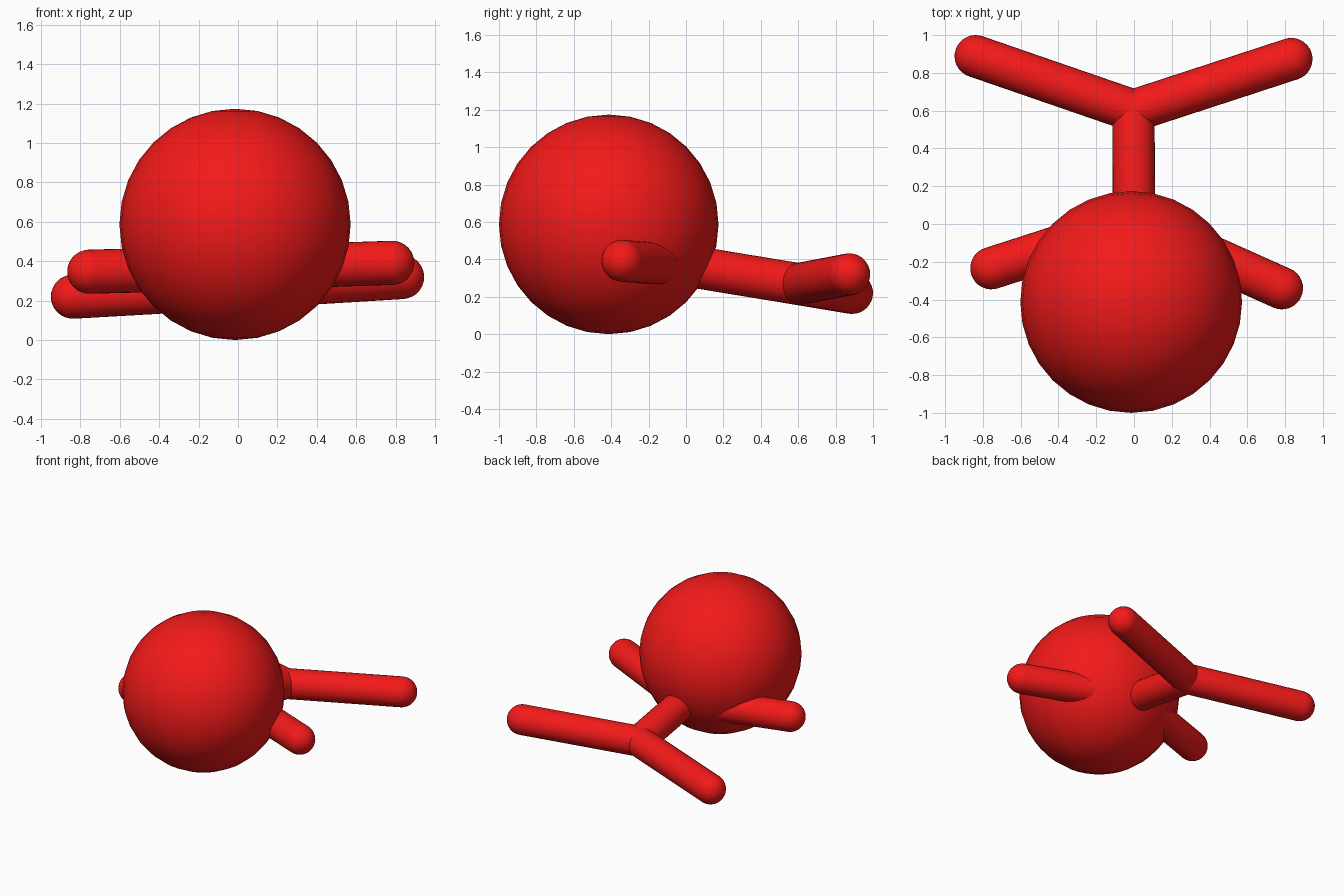
import bpy
import bmesh
from math import pi, sin, cos
from mathutils import Vector

cube = bpy.data.objects.get("Cube")
if cube:
    bpy.data.objects.remove(cube, do_unlink=True)

# Red material shared by every part
RED = (0.9, 0.01, 0.01, 1)
red = bpy.data.materials.new("red")
red.diffuse_color = RED
red.use_nodes = True
red.node_tree.nodes["Principled BSDF"].inputs["Base Color"].default_value = RED

LIMB_RADIUS = 0.112
SIDES = 32
CAP_STEPS = 8


def finish(name, bm):
    """Turn a bmesh into a smooth red object."""
    bmesh.ops.recalc_face_normals(bm, faces=bm.faces)
    for face in bm.faces:
        face.smooth = True
    mesh = bpy.data.meshes.new(name)
    bm.to_mesh(mesh)
    bm.free()
    mesh.materials.append(red)
    obj = bpy.data.objects.new(name, mesh)
    bpy.context.collection.objects.link(obj)
    return obj


def capsule(name, start, end, radius=LIMB_RADIUS):
    """Round-ended rod between two joint centres, spun from a profile."""
    start, end = Vector(start), Vector(end)
    axis = end - start
    angles = [pi / 2 * i / CAP_STEPS for i in range(CAP_STEPS + 1)]
    low = [(radius * sin(a), -radius * cos(a)) for a in angles]
    high = [(r, axis.length - z) for r, z in reversed(low)]
    bm = bmesh.new()
    verts = [bm.verts.new((r, 0, z)) for r, z in low + high]
    edges = [bm.edges.new(pair) for pair in zip(verts, verts[1:])]
    bmesh.ops.spin(bm, geom=verts + edges, cent=(0, 0, 0), axis=(0, 0, 1),
                   angle=2 * pi, steps=SIDES)
    bmesh.ops.remove_doubles(bm, verts=bm.verts, dist=0.0001)
    obj = finish(name, bm)
    obj.location = start
    obj.rotation_mode = "QUATERNION"
    obj.rotation_quaternion = axis.to_track_quat("Z", "Y")
    return obj


# Large ball head
bm = bmesh.new()
bmesh.ops.create_uvsphere(bm, u_segments=SIDES, v_segments=SIDES // 2, radius=0.587)
head = finish("head", bm)
head.location = (-0.015, -0.413, 0.587)

# Torso and limbs, joined at the shoulder and hip
shoulder = (0, 0.01, 0.365)
hip = (-0.003, 0.6, 0.268)
capsule("torso", shoulder, hip)
capsule("left_arm", shoulder, (0.783, -0.34, 0.392))
capsule("right_arm", shoulder, (-0.755, -0.234, 0.347))
capsule("left_leg", hip, (0.833, 0.873, 0.32))
capsule("right_leg", hip, (-0.838, 0.888, 0.22))
